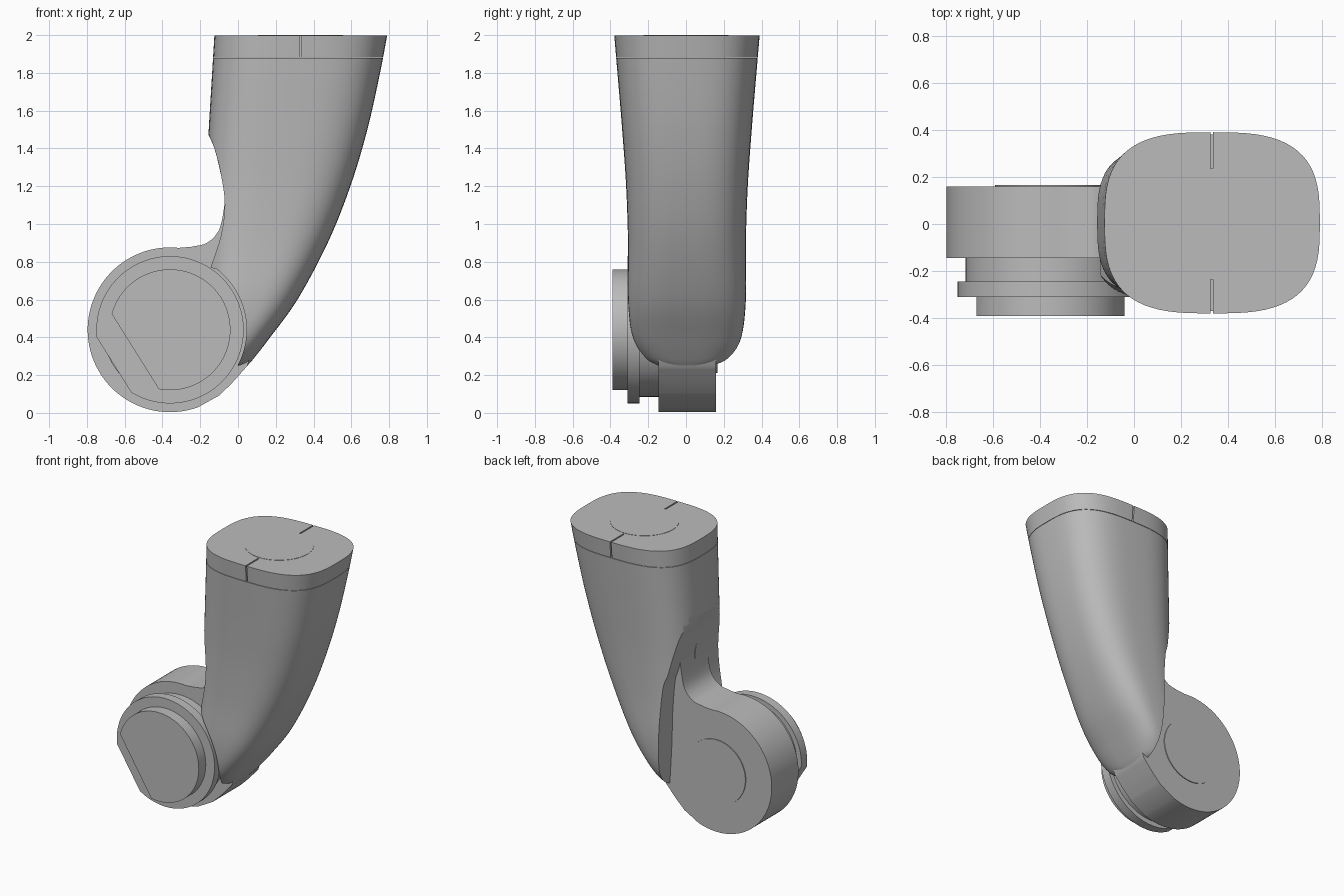
import bpy, bmesh, math
from mathutils import Vector

cube = bpy.data.objects.get("Cube")
if cube:
    bpy.data.objects.remove(cube, do_unlink=True)

grey = bpy.data.materials.new("machine_grey")
grey.use_nodes = True
colour = (0.5, 0.5, 0.5, 1)
grey.diffuse_color = colour
grey.node_tree.nodes["Principled BSDF"].inputs["Base Color"].default_value = colour

HUB_X, HUB_Z = -0.36, 0.44


def finish(name, bm):
    bmesh.ops.recalc_face_normals(bm, faces=bm.faces)
    mesh = bpy.data.meshes.new(name)
    bm.to_mesh(mesh)
    bm.free()
    mesh.materials.append(grey)
    obj = bpy.data.objects.new(name, mesh)
    bpy.context.collection.objects.link(obj)
    return obj


def activate(obj):
    bpy.ops.object.select_all(action='DESELECT')
    obj.select_set(True)
    bpy.context.view_layer.objects.active = obj


def smooth(obj):
    activate(obj)
    bpy.ops.object.shade_smooth_by_angle(angle=math.radians(32))


def cut(obj, cutter):
    cutter.hide_render = True
    mod = obj.modifiers.new("cut", 'BOOLEAN')
    mod.operation, mod.solver, mod.object = 'DIFFERENCE', 'EXACT', cutter
    activate(obj)
    bpy.ops.object.modifier_apply(modifier=mod.name)
    bpy.data.objects.remove(cutter, do_unlink=True)


def spline(points, steps=5):
    """Catmull-Rom curve through points of any dimension."""
    pts = [Vector(p) for p in points]
    pts = [2 * pts[0] - pts[1]] + pts + [2 * pts[-1] - pts[-2]]
    out = []
    for a, b, c, d in zip(pts, pts[1:], pts[2:], pts[3:]):
        for i in range(steps):
            t = i / steps
            out.append(b + (c - a) * t / 2 + (2 * a - 5 * b + 4 * c - d) * t * t / 2
                       + (3 * b - a - 3 * c + d) * t ** 3 / 2)
    return [tuple(p) for p in out] + [tuple(pts[-2])]


def arc(radius, start, end, n=40):
    angles = [math.radians(start + (end - start) * i / n) for i in range(n + 1)]
    return [(HUB_X + radius * math.cos(a), HUB_Z + radius * math.sin(a)) for a in angles]


def prism(points, y0, y1):
    """Extrude an x-z outline along y."""
    bm = bmesh.new()
    front = [bm.verts.new((x, y0, z)) for x, z in points]
    back = [bm.verts.new((x, y1, z)) for x, z in points]
    bm.faces.new(front)
    bm.faces.new(back[::-1])
    for i in range(len(points)):
        j = (i + 1) % len(points)
        bm.faces.new((front[i], front[j], back[j], back[i]))
    return bm


def box(name, x, y, z, sx, sy, sz):
    bm = bmesh.new()
    bmesh.ops.create_cube(bm, size=1)
    for v in bm.verts:
        v.co = Vector((x + v.co.x * sx, y + v.co.y * sy, z + v.co.z * sz))
    return finish(name, bm)


def disc(name, radius, y0, y1, flat=None, chamfer=0):
    """Disc about the hub axis, optionally with one flat on its lower left."""
    if flat:
        half = math.degrees(math.acos(flat / radius))
        mid = 180 + 32.1
        outline = arc(radius, mid + half, mid + 360 - half, 72)
    else:
        outline = arc(radius, 0, 360, 72)[:-1]
    bm = prism(outline, y0, y1)
    if chamfer:
        rim = [e for e in bm.edges if all(v.co.y > y1 - 1e-4 for v in e.verts)]
        bmesh.ops.bevel(bm, geom=rim, offset=chamfer, segments=1, affect='EDGES')
    obj = finish(name, bm)
    smooth(obj)
    return obj


# Arm rows: height, left x, right x, half depth
ROWS = spline([(0.25, -0.22, 0.05, 0.165), (0.29, -0.21, 0.085, 0.23),
               (0.4, -0.20, 0.17, 0.288), (0.6, -0.19, 0.315, 0.312),
               (0.9, -0.18, 0.475, 0.312), (1.2, -0.17, 0.595, 0.322),
               (1.5, -0.155, 0.685, 0.343), (1.8, -0.137, 0.752, 0.368),
               (2.0, -0.125, 0.79, 0.385)], 6)


def row_at(z):
    for a, b in zip(ROWS, ROWS[1:]):
        if a[0] <= z <= b[0]:
            return tuple(Vector(a).lerp(Vector(b), (z - a[0]) / (b[0] - a[0])))


def loft(name, z0, z1, sides=72):
    rows = [row_at(z0)] + [r for r in ROWS if z0 + 0.005 < r[0] < z1 - 0.005] + [row_at(z1)]
    bm = bmesh.new()
    rings = []
    for z, left, right, depth in rows:
        ring = []
        for i in range(sides):
            a = 2 * math.pi * i / sides
            c, s = math.cos(a), math.sin(a)
            c, s = (math.copysign(abs(v) ** (2 / 3), v) for v in (c, s))
            ring.append(bm.verts.new(((left + right) / 2 + c * (right - left) / 2,
                                      0.005 + s * depth, z)))
        rings.append(ring)
    for low, high in zip(rings, rings[1:]):
        for i in range(sides):
            j = (i + 1) % sides
            bm.faces.new((low[i], low[j], high[j], high[i]))
    bm.faces.new(rings[0])
    bm.faces.new(rings[-1])
    return finish(name, bm)


# Curved arm with clearance pockets either side of the hub
arm = loft("arm_body", 0.25, 1.878)
throat = [(-0.175, 1.51), (-0.125, 1.4), (-0.088, 1.25)]
outside = [(-0.1, 0.1), (-1, 0.1), (-1, 1.51)]
front_edge = spline(throat + [(-0.07, 1.1), (-0.09, 0.94), (-0.145, 0.77)])
front_edge += arc(0.405, 52, -28) + outside
back_edge = spline(throat + [(-0.055, 1.1), (-0.025, 1.0), (-0.005, 0.75),
                             (0.0, 0.55), (0.02, 0.2)]) + outside
cut(arm, finish("front_pocket", prism(front_edge, -1, 0.01)))
cut(arm, finish("back_pocket", prism(back_edge, 0, 1)))
smooth(arm)

# Clamp collar at the top with two slits
collar = loft("top_collar", 1.881, 1.998)
for side in (-1, 1):
    cut(collar, box("slit", 0.33, side * 0.335, 1.95, 0.01, 0.2, 0.2))
smooth(collar)

# Round plate on the collar
bm = bmesh.new()
bmesh.ops.create_cone(bm, cap_ends=True, segments=64, radius1=0.225, radius2=0.225, depth=0.004)
for v in bm.verts:
    v.co += Vector((0.33, 0, 1.998))
smooth(finish("top_plate", bm))

# Hub with neck rising into the arm
outline = arc(0.436, 84, 290, 60)
outline += spline([(-0.1, 0.092), (-0.03, 0.16), (0.05, 0.25)], 4)
outline += [(0.1, 0.4), (0.1, 1.2), (0.02, 1.3)]
outline += spline([(-0.06, 1.22), (-0.072, 1.1), (-0.1, 0.97),
                   (-0.165, 0.9), (-0.25, 0.879)], 6)
bm = prism(outline, -0.145, 0.16)
rim = []
for e in bm.edges:
    m = (e.verts[0].co + e.verts[1].co) / 2
    if all(v.co.y > 0.1 for v in e.verts) and m.x < -0.08 and (m.x < -0.55 or m.z > 0.6):
        rim.append(e)
bmesh.ops.bevel(bm, geom=rim, offset=0.055, segments=5, profile=0.5, affect='EDGES')
smooth(finish("hub", bm))

# Discs along the hub axis
disc("hub_back_plate", 0.23, 0.15, 0.166)
disc("flange_neck", 0.355, -0.26, -0.14)
disc("flange", 0.39, -0.31, -0.245, flat=0.35, chamfer=0.012)
disc("flange_cap", 0.32, -0.39, -0.30, flat=0.217)
